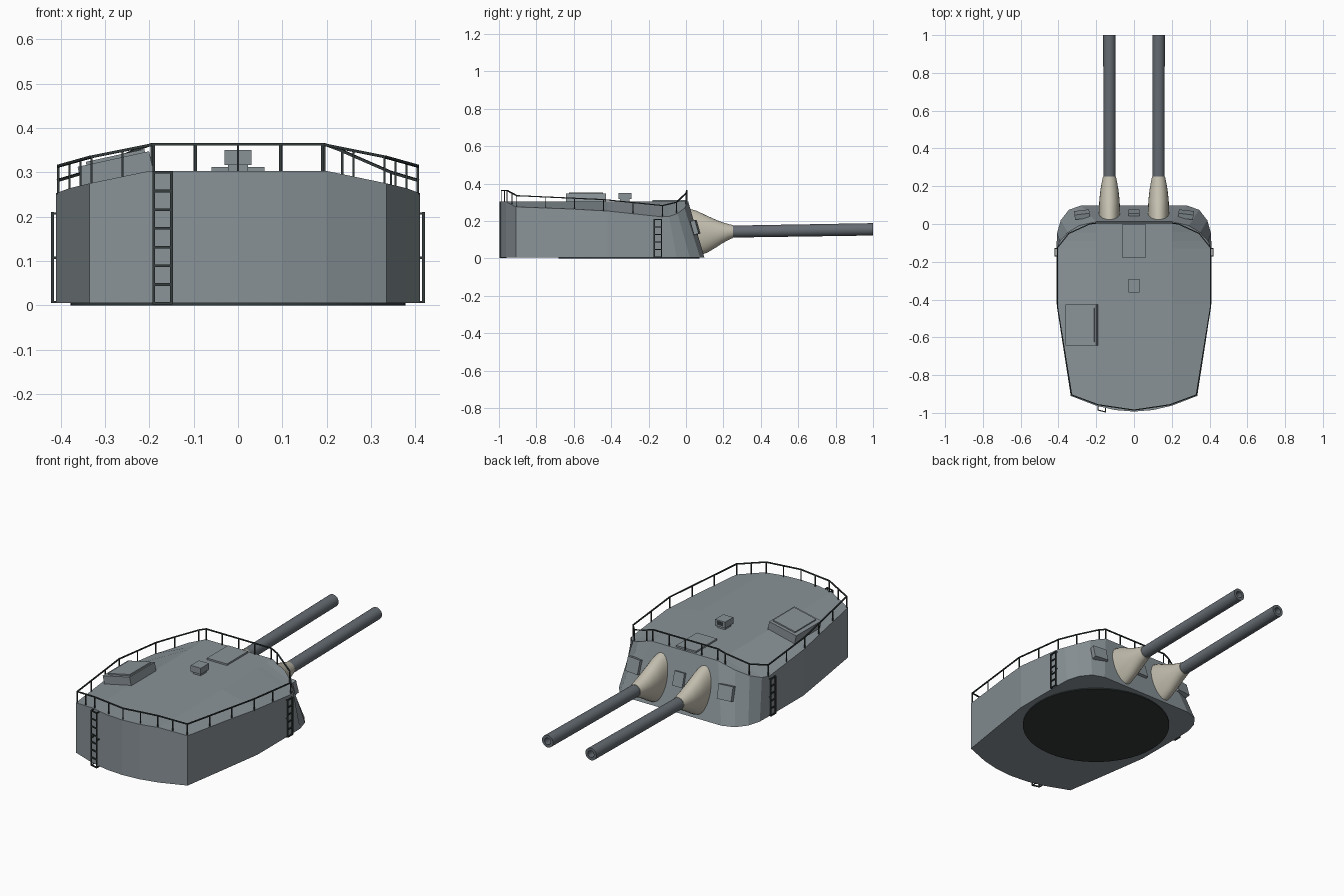
import bpy, bmesh, math
from mathutils import Vector, Matrix

if "Cube" in bpy.data.objects:
    bpy.data.objects.remove(bpy.data.objects["Cube"])


def material(name, rgb):
    m = bpy.data.materials.new(name)
    m.diffuse_color = (*rgb, 1)
    m.use_nodes = True
    m.node_tree.nodes["Principled BSDF"].inputs["Base Color"].default_value = m.diffuse_color
    return m


ARMOUR = material("armour_grey", (0.25, 0.29, 0.31))
STEEL = material("barrel_steel", (0.13, 0.15, 0.17))
CANVAS = material("canvas", (0.55, 0.52, 0.43))
DARK = material("dark_metal", (0.035, 0.045, 0.045))


def finish(name, bm, mat, smooth=None):
    bmesh.ops.remove_doubles(bm, verts=bm.verts, dist=1e-5)
    bmesh.ops.recalc_face_normals(bm, faces=bm.faces)
    me = bpy.data.meshes.new(name)
    bm.to_mesh(me)
    bm.free()
    me.materials.append(mat)
    ob = bpy.data.objects.new(name, me)
    bpy.context.collection.objects.link(ob)
    if smooth:
        bpy.ops.object.select_all(action='DESELECT')
        ob.select_set(True)
        bpy.context.view_layer.objects.active = ob
        bpy.ops.object.shade_smooth_by_angle(angle=math.radians(smooth))
    return ob


def face(bm, *pts):
    bm.faces.new([bm.verts.new(p) for p in pts])


def add_box(bm, centre, size, rot=Matrix.Identity(4)):
    bmesh.ops.create_cube(bm, size=1, matrix=Matrix.Translation(centre) @ rot
                          @ Matrix.Diagonal((*size, 1)))


def box(name, centre, size, mat=ARMOUR, rot=Matrix.Identity(4)):
    bm = bmesh.new()
    add_box(bm, centre, size, rot)
    return finish(name, bm, mat)


def bar(bm, a, b, w=0.006):
    a, b = Vector(a), Vector(b)
    d = b - a
    add_box(bm, (a + b) / 2, (w, w, d.length + w * 0.5), d.to_track_quat('Z', 'Y').to_matrix().to_4x4())


def loft(bm, rings):
    for r, q in zip(rings, rings[1:]):
        n = len(r)
        for i in range(n):
            j = (i + 1) % n
            face(bm, r[i], r[j], q[j], q[i])


# Turret house: half outline at base and at roof edge, mirrored
ROOF, BASE = 0.303, 0.005
base = [(0, -.993), (.1, -.985), (.2, -.962), (.335, -.91), (.38, -.62), (.41, -.42), (.41, -.13),
        (.408, -.05), (.388, .02), (.345, .075), (.28, .098), (0, .098)]
top = [(0, -.993, ROOF), (.1, -.985, ROOF), (.2, -.962, ROOF), (.335, -.91, .275), (.38, -.62, .264),
       (.41, -.42, .253), (.41, -.13, .222), (.392, -.09, .224), (.35, -.045, .240),
       (.29, -.008, .268), (.2, .012, ROOF), (0, .012, ROOF)]
base = [(x, y, BASE) for x, y in base]
inner = [(min(x, .2), y, ROOF) for x, y, z in top]
bm = bmesh.new()
for i in range(len(top) - 1):
    face(bm, base[i], base[i + 1], top[i + 1], top[i])
    if 2 <= i <= 9:
        ring = []
        for p in (top[i], top[i + 1], inner[i + 1], inner[i]):
            if p not in ring:
                ring.append(p)
        face(bm, *ring)
face(bm, *inner)
face(bm, *reversed(base))
house = finish("turret_house", bm, ARMOUR)
mir = house.modifiers.new("mirror", 'MIRROR')
mir.use_clip = True

# Turntable ring under the house
bm = bmesh.new()
bmesh.ops.create_cone(bm, cap_ends=True, segments=48, radius1=.378, radius2=.378, depth=.008,
                      matrix=Matrix.Translation((0, -.305, .004)))
finish("turntable", bm, DARK, 30)

# Barrels with bores, and canvas blast bags
N = 24
angles = [2 * math.pi * i / N for i in range(N)]
for side, s in (("left", -1), ("right", 1)):
    cx = s * .13

    def circle(y, r):
        zc = .143 + (y - .25) * .016
        return [(cx + r * math.cos(a), y, zc + r * math.sin(a)) for a in angles]

    bm = bmesh.new()
    loft(bm, [circle(.1, .032), circle(.25, .032), circle(.985, .033), circle(1, .033),
              circle(1, .018), circle(.9, .018)])
    face(bm, *circle(.9, .018))
    finish(side + "_barrel", bm, STEEL, 35)

    # rings: y at axis, backward lean, centre z, half width, half height
    rings = []
    for y, lean, zc, w, h in ((.045, .28, .143, .057, .124), (.085, .25, .142, .056, .112),
                              (.135, .2, .139, .053, .086), (.185, .1, .138, .047, .060),
                              (.225, .03, .141, .040, .043), (.252, 0, .143, .034, .034)):
        rings.append([(cx + w * math.cos(a), y - lean * h * math.sin(a), zc + h * math.sin(a))
                      for a in angles])
    bm = bmesh.new()
    loft(bm, rings)
    face(bm, *rings[0])
    face(bm, *rings[-1])
    finish(side + "_blast_bag", bm, CANVAS, 40)

# Sight ports on the sloping front plate
lean = Matrix.Rotation(math.atan(.086 / .3), 4, 'X')
for name, x, w, yaw in (("left", -.275, .08, .12), ("centre", 0, .06, 0), ("right", .275, .08, -.12)):
    box(name + "_sight_port", (x, .054 if x == 0 else .05, .165), (w, .026, .075),
        rot=Matrix.Rotation(yaw, 4, 'Z') @ lean)

# Roof fittings
tilt = Matrix.Rotation(-.215, 4, 'Y')
bm = bmesh.new()
add_box(bm, (-.275, -.535, .303), (.165, .215, .055), tilt)
add_box(bm, (-.276, -.535, .333), (.135, .18, .010), tilt)
finish("roof_hatch", bm, ARMOUR)
box("roof_plate", (0, -.09, .306), (.12, .18, .012))
bm = bmesh.new()
add_box(bm, (0, -.327, .333), (.06, .07, .034))
add_box(bm, (0, -.327, .31), (.045, .05, .02))
finish("periscope", bm, ARMOUR)
box("periscope_window", (0, -.292, .334), (.036, .003, .018), DARK)

# Railing: corner points with the number of spans to the next one
half = [((0, -.985, ROOF), 2), ((.19, -.957, ROOF), 2), ((.33, -.905, .275), 3),
        ((.405, -.44, .254), 2), ((.405, -.125, .222), 1), ((.345, -.05, .240), 1),
        ((.235, .0, .288), 1), ((.195, .005, ROOF), 2), ((0, .005, ROOF), 0)]
up = Vector((0, 0, .06))
bm = bmesh.new()
for s in (1, -1):
    for (p, n), (q, _) in zip(half, half[1:]):
        a, b = Vector((p[0] * s, *p[1:])), Vector((q[0] * s, *q[1:]))
        bar(bm, a + up, b + up)
        for k in range(n):
            foot = a.lerp(b, k / n)
            if s == 1 or k or p[0]:
                bar(bm, foot - up * .05, foot + up, .005)
bar(bm, Vector(half[-1][0]), Vector(half[-1][0]) + up, .005)
finish("railing", bm, DARK)


# Ladders: stiles, rungs and wall brackets
def ladder(name, foot, along, out, z0, z1, rungs):
    foot, along, out = Vector(foot), Vector(along), Vector(out)
    bm = bmesh.new()
    for s in (-1, 1):
        p = foot + along * s
        bar(bm, p + Vector((0, 0, z0)), p + Vector((0, 0, z1)))
        for z in (z0, (z0 + z1) / 2, z1):
            bar(bm, p + Vector((0, 0, z)), p - out + Vector((0, 0, z)), .005)
    for k in range(rungs):
        z = Vector((0, 0, z0 + (z1 - z0) * k / (rungs - 1)))
        bar(bm, foot - along + z, foot + along + z)
    finish(name, bm, DARK)


ladder("rear_ladder", (-.17, -.99, 0), (.02, -.005, 0), (0, -.025, 0), .005, .3, 8)
for side, s in (("left", -1), ("right", 1)):
    ladder(side + "_ladder", (s * .418, -.15, 0), (0, .02, 0), (s * .012, 0, 0), .008, .207, 6)
